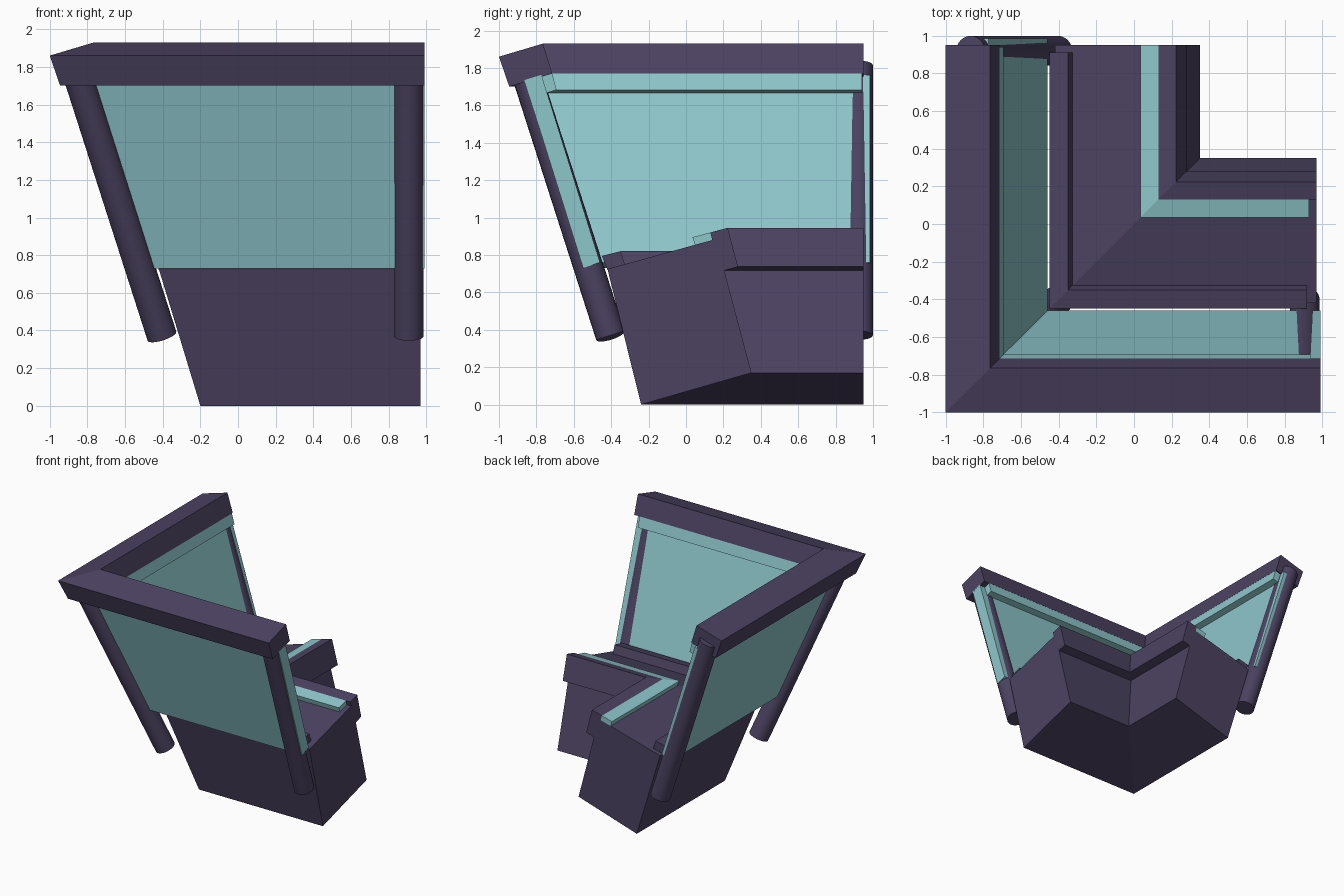
import bpy, bmesh, math
from mathutils import Vector

cube = bpy.data.objects.get("Cube")
if cube:
    bpy.data.objects.remove(cube, do_unlink=True)


def make_material(name, color):
    mat = bpy.data.materials.new(name)
    mat.use_nodes = True
    mat.diffuse_color = color
    mat.node_tree.nodes["Principled BSDF"].inputs["Base Color"].default_value = color
    return mat


FRAME = make_material("dark_purple_frame", (0.072, 0.055, 0.120, 1))
GLASS = make_material("teal_glass", (0.27, 0.57, 0.60, 1))


def add_object(name, bm, mat):
    bmesh.ops.recalc_face_normals(bm, faces=bm.faces)
    mesh = bpy.data.meshes.new(name)
    bm.to_mesh(mesh)
    bm.free()
    mesh.materials.append(mat)
    obj = bpy.data.objects.new(name, mesh)
    bpy.context.scene.collection.objects.link(obj)
    return obj


def corner_sweep(name, profile, end_x, end_y, mat, y_shift=None):
    """Sweep an (offset, z) profile round the mitred corner, along +x and +y."""
    bm = bmesh.new()
    shift = y_shift or [0] * len(profile)
    rings = [[], [], []]
    for (d, z), s in zip(profile, shift):
        rings[0].append(bm.verts.new((end_x, d + s, z)))
        rings[1].append(bm.verts.new((d, d + s, z)))
        rings[2].append(bm.verts.new((d, end_y, z)))
    n = len(profile)
    for a, b in zip(rings, rings[1:]):
        for i in range(n):
            j = (i + 1) % n
            bm.faces.new((a[i], a[j], b[j], b[i]))
    bm.faces.new(rings[0])
    bm.faces.new(rings[2])
    return add_object(name, bm, mat)


def post(name, bottom, top, radius):
    """Leaning round post with flat caps square to its axis."""
    bm = bmesh.new()
    bottom, top = Vector(bottom), Vector(top)
    axis = top - bottom
    bmesh.ops.create_cone(bm, cap_ends=True, segments=32, radius1=radius,
                          radius2=radius, depth=axis.length)
    rot = axis.to_track_quat('Z', 'Y').to_matrix().to_4x4()
    bmesh.ops.transform(bm, matrix=rot, verts=bm.verts)
    bmesh.ops.translate(bm, vec=(bottom + top) / 2, verts=bm.verts)
    obj = add_object(name, bm, FRAME)
    bpy.ops.object.select_all(action='DESELECT')
    obj.select_set(True)
    bpy.context.view_layer.objects.active = obj
    bpy.ops.object.shade_smooth_by_angle(angle=math.radians(35))


# Base block, its outer bottom edge slightly lower on one arm
corner_sweep("base", [(-0.20, 0), (-0.42, 0.725), (0.16, 0.885), (0.35, 0.17)],
             0.97, 0.95, FRAME, [-0.04, 0, 0, 0])

# Lip holding the foot of the glass
corner_sweep("glass_foot_lip", [(-0.42, 0.72), (-0.45, 0.795), (-0.35, 0.82), (-0.325, 0.745)],
             0.92, 0.91, FRAME)

# Inner rail and the light strip beside it
corner_sweep("inner_rail", [(0.13, 0.92), (0.223, 0.945), (0.278, 0.737), (0.185, 0.712)],
             0.97, 0.95, FRAME)
corner_sweep("light_strip", [(0.035, 0.895), (0.13, 0.92), (0.145, 0.87), (0.05, 0.845)],
             0.93, 0.95, GLASS)

# Leaning window with a thicker top edge
corner_sweep("window_pane", [(-0.865, 1.735), (-0.773, 1.763), (-0.46, 0.76), (-0.55, 0.73)],
             0.99, 0.985, GLASS)
corner_sweep("window_top_strip", [(-0.79, 1.76), (-0.72, 1.785), (-0.692, 1.683), (-0.755, 1.663)],
             0.94, 0.94, GLASS)

# Top rail
corner_sweep("top_rail", [(-1, 1.86), (-0.765, 1.93), (-0.715, 1.77), (-0.945, 1.70)],
             0.99, 0.95, FRAME)

# Posts at the corner and at both ends
LOW, HIGH = (-0.404, 0.37), (-0.868, 1.815)
post("corner_post", (LOW[0], LOW[0], LOW[1]), (HIGH[0], HIGH[0], HIGH[1]), 0.08)
post("left_end_post", (0.907, *LOW), (0.907, *HIGH), 0.079)
post("back_end_post", (LOW[0], 0.92, LOW[1]), (HIGH[0], 0.92, HIGH[1]), 0.079)
